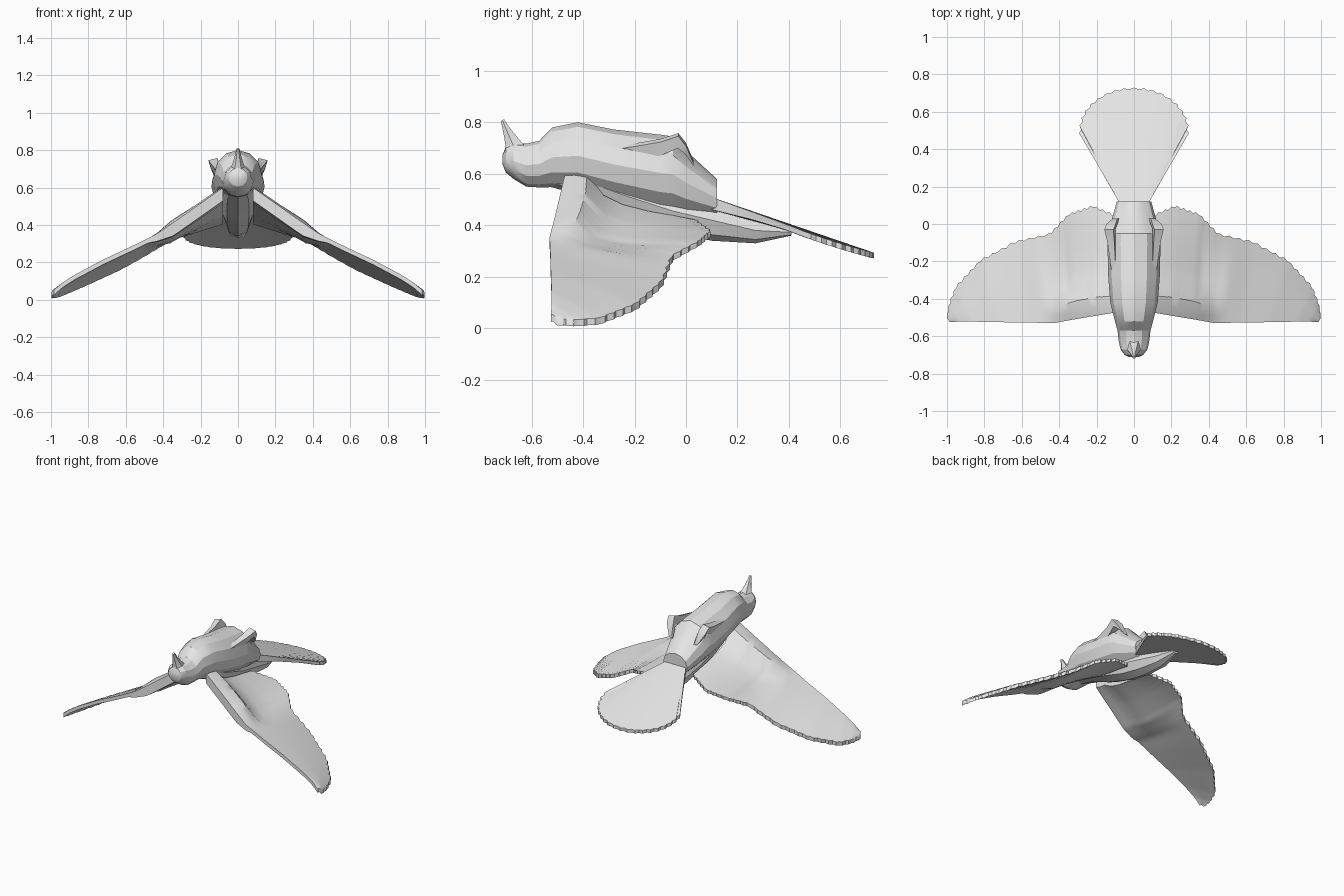
import bpy, bmesh, math
from mathutils import Vector

cube = bpy.data.objects.get("Cube")
if cube:
    bpy.data.objects.remove(cube, do_unlink=True)

grey = bpy.data.materials.new("plain grey")
grey.diffuse_color = (0.8, 0.8, 0.8, 1)
grey.use_nodes = True
grey.node_tree.nodes["Principled BSDF"].inputs["Base Color"].default_value = (0.8, 0.8, 0.8, 1)


def loft(name, rings, angle=30):
    """Skin a list of closed rings and cap both ends."""
    bm = bmesh.new()
    rows = [[bm.verts.new(p) for p in ring] for ring in rings]
    n = len(rows[0])
    for a, b in zip(rows, rows[1:]):
        for i in range(n):
            j = (i + 1) % n
            bm.faces.new((a[i], a[j], b[j], b[i]))
    bm.faces.new(rows[0])
    bm.faces.new(rows[-1])
    bmesh.ops.recalc_face_normals(bm, faces=bm.faces)
    mesh = bpy.data.meshes.new(name)
    bm.to_mesh(mesh)
    bm.free()
    mesh.materials.append(grey)
    ob = bpy.data.objects.new(name, mesh)
    bpy.context.collection.objects.link(ob)
    bpy.ops.object.select_all(action='DESELECT')
    ob.select_set(True)
    bpy.context.view_layer.objects.active = ob
    bpy.ops.object.shade_smooth_by_angle(angle=math.radians(angle))


def oval(y, zb, zt, w, n=12):
    c, h = (zb + zt) / 2, (zt - zb) / 2
    return [(w * math.sin(2 * math.pi * i / n), y, c + h * math.cos(2 * math.pi * i / n))
            for i in range(n)]


def sample(keys, pts, s):
    """Point on a polyline at parameter s."""
    for k in range(len(keys) - 1):
        if s <= keys[k + 1] or k == len(keys) - 2:
            f = (s - keys[k]) / (keys[k + 1] - keys[k])
            return Vector(pts[k]).lerp(Vector(pts[k + 1]), f)


# Body and head in one skin: y, bottom, top, half width
loft("body", [oval(*r) for r in (
    (-0.712, 0.635, 0.675, 0.025), (-0.70, 0.605, 0.705, 0.05), (-0.67, 0.58, 0.72, 0.072),
    (-0.62, 0.55, 0.717, 0.083), (-0.57, 0.547, 0.728, 0.088), (-0.52, 0.548, 0.78, 0.102),
    (-0.42, 0.54, 0.80, 0.127), (-0.28, 0.50, 0.772, 0.138), (-0.10, 0.455, 0.752, 0.142),
    (-0.05, 0.45, 0.745, 0.138), (0.0, 0.44, 0.69, 0.126), (0.12, 0.43, 0.58, 0.092))], 26)

# Belly sloping back below the tail
loft("belly", [oval(*r, n=8) for r in (
    (-0.53, 0.55, 0.66, 0.06), (-0.42, 0.52, 0.64, 0.08), (-0.25, 0.44, 0.60, 0.085),
    (-0.05, 0.37, 0.54, 0.08), (0.10, 0.34, 0.50, 0.07), (0.27, 0.33, 0.43, 0.055),
    (0.41, 0.36, 0.385, 0.02))])

# Upturned beak: y, z, radius
loft("beak", [[(r * math.cos(a) * 0.9, y + r * math.sin(a) * 0.8, z + r * math.sin(a) * 0.5)
               for a in [math.tau * i / 6 for i in range(6)]]
              for y, z, r in ((-0.655, 0.67, 0.06), (-0.673, 0.715, 0.038),
                              (-0.695, 0.765, 0.02), (-0.713, 0.808, 0.009))])

# Wing outline, from root to tip
KEYS = (0, 0.15, 0.3, 0.42, 0.55, 0.7, 0.85, 0.93, 1)
LEAD = ((.08, -.47, .60), (.20, -.49, .515), (.32, -.51, .43), (.43, -.53, .355),
        (.56, -.527, .29), (.72, -.525, .215), (.87, -.522, .135), (.94, -.522, .09),
        (.985, -.525, .05))
TRAIL = ((.08, .03, .425), (.22, .09, .38), (.35, .045, .34), (.45, -.06, .285),
         (.63, -.10, .185), (.82, -.20, .098), (.95, -.34, .043), (.985, -.43, .036),
         (.997, -.505, .04))
# Chord position, arm height offset, arm thickness
CHORD = ((0, 0, .07), (.08, .02, .09), (.17, .03, .09), (.3, -.03, .045), (.45, -.04, .03),
         (.65, -.03, .022), (.85, -.012, .02), (1, 0, .02))


def wing(name, side, count=55):
    rings = []
    for i in range(count):
        s = i / (count - 1)
        a, b = sample(KEYS, LEAD, s), sample(KEYS, TRAIL, s)
        arm = min(1, max(0, (0.47 - s) / 0.14))
        odd = i % 2
        if odd:  # scalloped feather tips
            b += (b - a).normalized() * 0.011
        top, low = [], []
        for t, lift, thick in CHORD:
            p = a.lerp(b, t)
            hand = 0.008 * math.sin(math.pi * t)
            pleat = 0.002 * t * (1 if odd else -1)
            p.z += lift * arm + hand * (1 - arm) + pleat
            d = thick * arm + 0.026 * (1 - arm)
            top.append((p.x * side, p.y, p.z))
            low.append((p.x * side, p.y, p.z - d))
        rings.append(top + low[::-1])
    loft(name, rings, 36)


wing("left_wing", 1)
wing("right_wing", -1)

# Fanned tail with scalloped rim
rings = []
for i in range(39):
    f = i / 38
    ang = math.radians(-9 + 198 * f)
    grow = 1.02 if i % 2 else 0.98
    rim = Vector((0.288 * math.cos(ang) * grow, 0.5 + 0.225 * math.sin(ang) * grow, 0))
    base = Vector((0.06 * (1 - 2 * f), 0.08, 0))
    top, low = [], []
    for t in (0, 0.2, 0.45, 0.75, 1):
        p = base.lerp(rim, t)
        z = 0.502 - 0.345 * (p.y - 0.12) - 0.12 * p.x ** 2 + 0.002 * t * (i % 2)
        top.append((p.x, p.y, z))
        low.append((p.x, p.y, z - 0.05 + 0.028 * min(1, t * 1.6)))
    rings.append(top + low[::-1])
loft("tail", rings)

# Folded legs along the back: y, inner x, outer x, bottom, top
LEG = ((-0.32, .09, .11, .66, .70), (-0.20, .09, .128, .66, .718), (-0.10, .095, .142, .67, .735),
       (-0.03, .10, .158, .70, .758), (0.0, .088, .148, .672, .72), (0.03, .08, .112, .63, .65))
for name, side in (("left_leg", 1), ("right_leg", -1)):
    loft(name, [[(side * x0, y, z0), (side * (x1 - 0.015), y, z0), (side * x1, y, z1 - 0.012),
                 (side * (x0 + 0.01), y, z1)] for y, x0, x1, z0, z1 in LEG])
